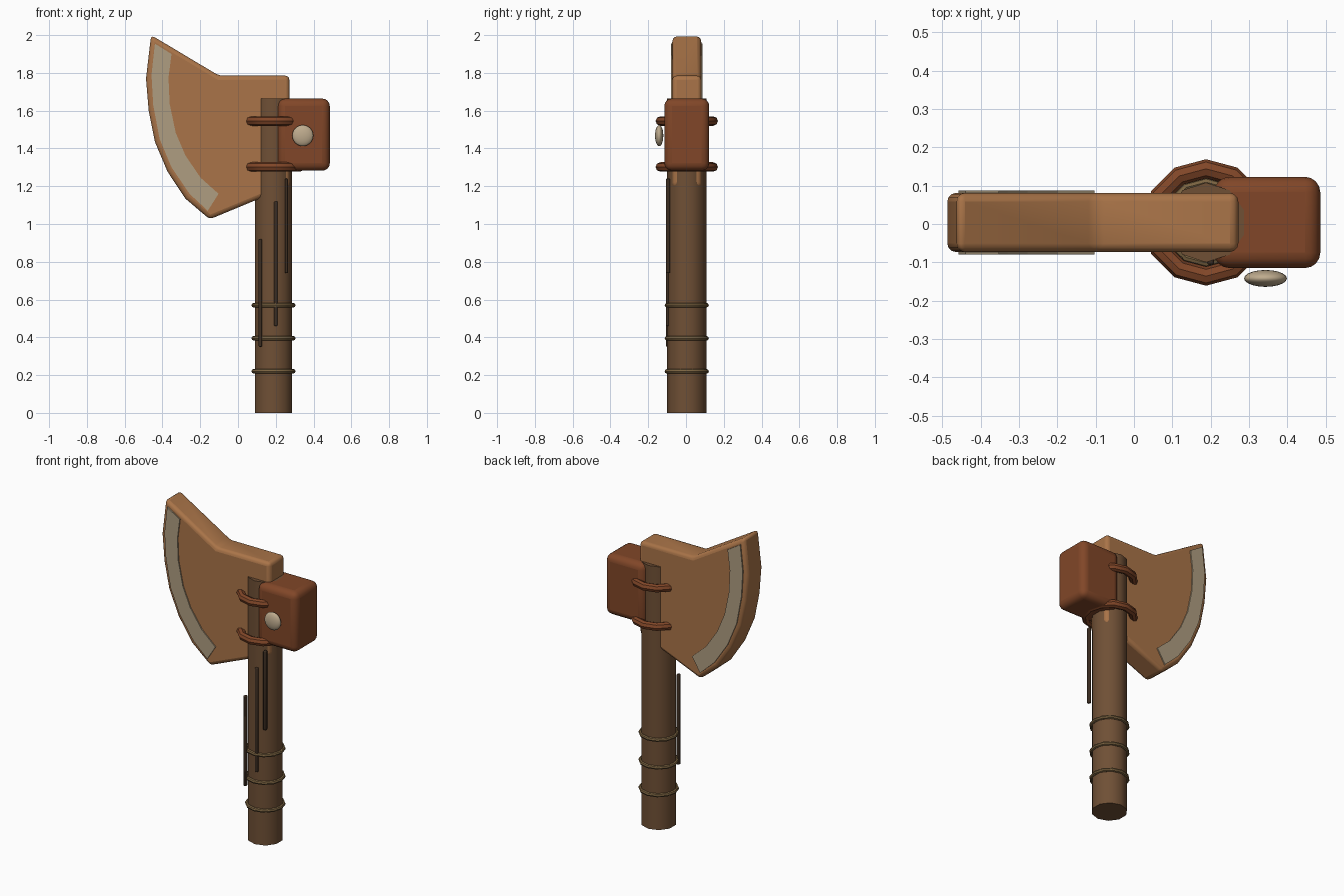
import bpy, bmesh
from math import radians

if "Cube" in bpy.data.objects:
    bpy.data.objects.remove(bpy.data.objects["Cube"])

CY = 0.004   # depth centre of the axe
HX = 0.188   # handle axis


def finish(ob, name, colour, smooth=True):
    ob.name = name
    mat = bpy.data.materials.get(colour[0]) or bpy.data.materials.new(colour[0])
    mat.diffuse_color = (*colour[1], 1)
    mat.use_nodes = True
    mat.node_tree.nodes["Principled BSDF"].inputs["Base Color"].default_value = mat.diffuse_color
    ob.data.materials.append(mat)
    if smooth:
        bpy.ops.object.select_all(action='DESELECT')
        ob.select_set(True)
        bpy.context.view_layer.objects.active = ob
        bpy.ops.object.shade_smooth_by_angle(angle=radians(40))
    return ob


def bevel(ob, width, segments):
    m = ob.modifiers.new("Bevel", 'BEVEL')
    m.width, m.segments = width, segments
    m.limit_method, m.angle_limit = 'ANGLE', radians(30)


def slab(name, pts, y0, y1, colour, smooth=True):
    """Extrude an x-z outline from y0 to y1."""
    bm = bmesh.new()
    face = bm.faces.new([bm.verts.new((x, y0, z)) for x, z in pts])
    ext = bmesh.ops.extrude_face_region(bm, geom=[face])
    moved = [v for v in ext['geom'] if isinstance(v, bmesh.types.BMVert)]
    bmesh.ops.translate(bm, verts=moved, vec=(0, y1 - y0, 0))
    bmesh.ops.recalc_face_normals(bm, faces=bm.faces)
    me = bpy.data.meshes.new(name)
    bm.to_mesh(me)
    bm.free()
    ob = bpy.data.objects.new(name, me)
    bpy.context.collection.objects.link(ob)
    return finish(ob, name, colour, smooth)


def box(name, x, y, z, colour):
    """Box from (min, max) ranges."""
    return slab(name, [(x[0], z[0]), (x[1], z[0]), (x[1], z[1]), (x[0], z[1])],
                y[0], y[1], colour)


def ring(name, z, major, minor, colour):
    bpy.ops.mesh.primitive_torus_add(location=(HX, CY, z), major_radius=major,
                                     minor_radius=minor, major_segments=12,
                                     minor_segments=8)
    return finish(bpy.context.object, name, colour)


WOOD = ("dark_wood", (0.16, 0.08, 0.036))
BLADE = ("light_wood", (0.40, 0.175, 0.065))
EDGE = ("pale_edge", (0.43, 0.34, 0.22))
LEATHER = ("leather", (0.22, 0.062, 0.021))
CORD = ("cord", (0.20, 0.127, 0.053))
GRAIN = ("grain", (0.045, 0.026, 0.015))
BONE = ("bone", (0.52, 0.41, 0.27))

# Handle
bpy.ops.mesh.primitive_cylinder_add(vertices=10, radius=0.104, depth=1.664,
                                    location=(HX, CY, 0.832))
finish(bpy.context.object, "handle", WOOD)

# Blade
blade = slab("blade", [(-0.46, 2.0), (-0.487, 1.77), (-0.473, 1.60), (-0.44, 1.435),
                       (-0.373, 1.277), (-0.278, 1.134), (-0.15, 1.025),
                       (0.272, 1.2), (0.272, 1.785), (-0.10, 1.785)],
             CY - 0.077, CY + 0.077, BLADE)
bevel(blade, 0.022, 3)

# Pale cutting edge inlaid on both faces
outer = [(-0.44, 1.955), (-0.458, 1.79), (-0.449, 1.63), (-0.415, 1.45),
         (-0.352, 1.30), (-0.257, 1.16), (-0.16, 1.07)]
inner = [(-0.352, 1.90), (-0.368, 1.775), (-0.362, 1.637), (-0.33, 1.484),
         (-0.278, 1.362), (-0.198, 1.245), (-0.103, 1.16)]
for side, s in (("front", -1), ("back", 1)):
    slab("edge_strip_" + side, outer + inner[::-1],
         CY + s * 0.074, CY + s * 0.084, EDGE, False)

# Counterweight block behind the handle
block = box("back_block", (0.209, 0.486), (CY - 0.119, CY + 0.119), (1.282, 1.664), LEATHER)
bevel(block, 0.04, 4)

# Stud on the block
bpy.ops.mesh.primitive_uv_sphere_add(segments=20, ring_count=12, radius=1,
                                     location=(0.343, -0.142, 1.468))
stud = bpy.context.object
stud.scale = (0.056, 0.022, 0.056)
finish(stud, "stud", BONE)

# Thick lashings and thin grip cords
for i, z in enumerate((1.302, 1.545)):
    ring(f"lashing_{i + 1}", z, 0.14, 0.025, LEATHER)
for i, z in enumerate((0.22, 0.395, 0.57)):
    ring(f"grip_cord_{i + 1}", z, 0.105, 0.012, CORD)

# Raised grain strips on the front of the handle
for i, (x, z0, z1) in enumerate(((0.118, 0.35, 0.92), (0.2, 0.46, 1.12), (0.257, 0.74, 1.24))):
    g = box(f"grain_strip_{i + 1}", (x - 0.009, x + 0.009), (-0.106, -0.084), (z0, z1), GRAIN)
    bevel(g, 0.005, 2)
